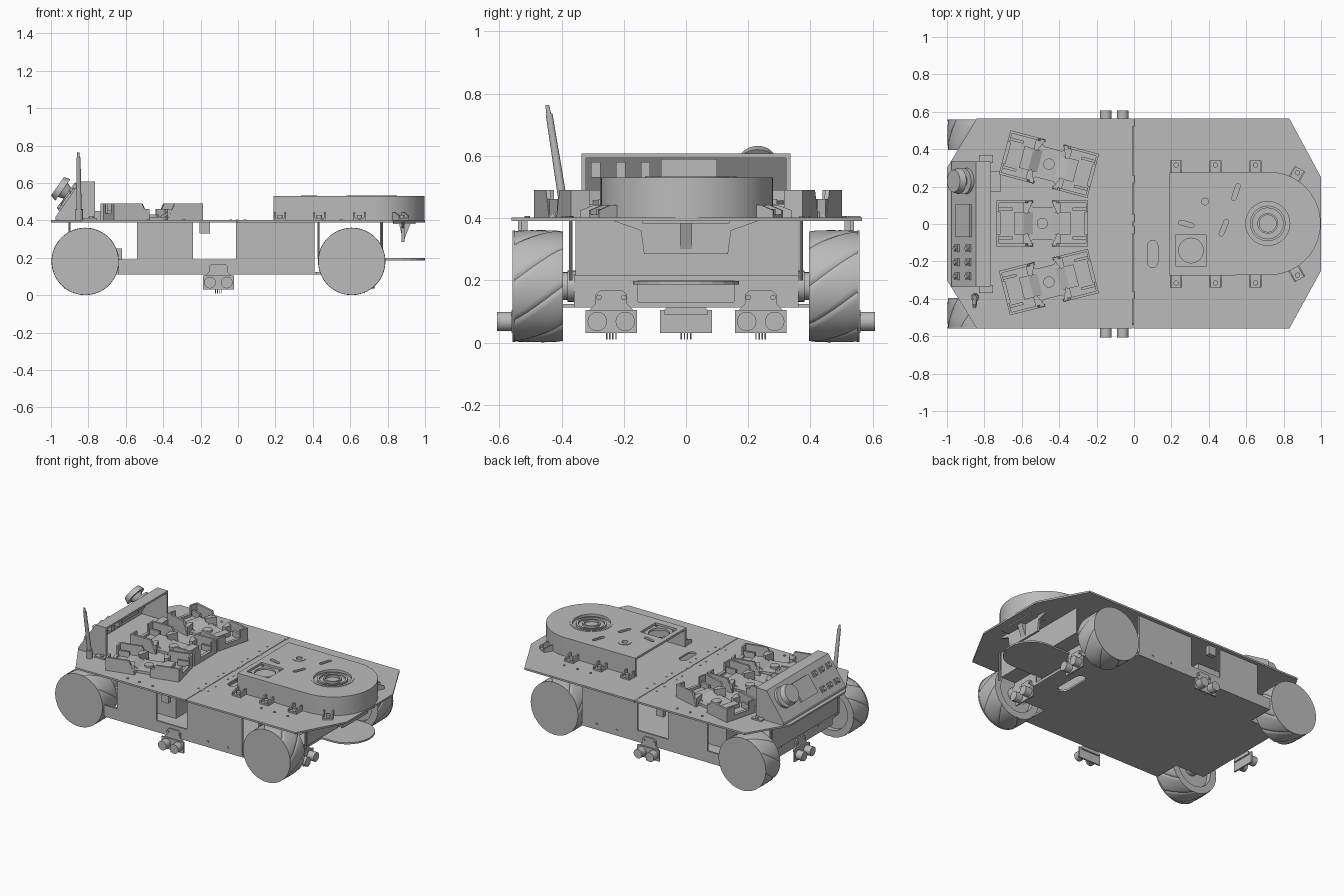
import bpy, bmesh, math
from mathutils import Matrix, Vector

cube = bpy.data.objects.get("Cube")
if cube:
    bpy.data.objects.remove(cube, do_unlink=True)

TONE = (0.5, 0.5, 0.5, 1)
grey = bpy.data.materials.new("mid grey")
grey.use_nodes = True
grey.diffuse_color = TONE
grey.node_tree.nodes["Principled BSDF"].inputs["Base Color"].default_value = TONE


def smooth(ob):
    bpy.ops.object.select_all(action='DESELECT')
    ob.select_set(True)
    bpy.context.view_layer.objects.active = ob
    bpy.ops.object.shade_smooth_by_angle(angle=math.radians(35))
    return ob


def finish(name, bm, m=None):
    bmesh.ops.recalc_face_normals(bm, faces=bm.faces)
    me = bpy.data.meshes.new(name)
    bm.to_mesh(me)
    bm.free()
    if m:
        me.transform(m)
    ob = bpy.data.objects.new(name, me)
    bpy.context.collection.objects.link(ob)
    me.materials.append(grey)
    return ob


def prism(name, pts, lo, hi, axis='z', m=None):
    """Extrude a 2D outline: (x, y) along z, (x, z) along y, or (y, z) along x."""
    put = {'z': lambda a, b, c: (a, b, c), 'y': lambda a, b, c: (a, c, b),
           'x': lambda a, b, c: (c, a, b)}[axis]
    bm = bmesh.new()
    rings = [[bm.verts.new(put(a, b, c)) for a, b in pts] for c in (lo, hi)]
    for r in rings:
        bm.faces.new(r)
    for i in range(len(pts)):
        bm.faces.new((rings[0][i - 1], rings[0][i], rings[1][i], rings[1][i - 1]))
    return finish(name, bm, m)


def box(name, x0, x1, y0, y1, z0, z1, m=None):
    return prism(name, [(x0, y0), (x1, y0), (x1, y1), (x0, y1)], z0, z1, 'z', m)


def rod(name, p, q, r, r2=None, m=None, segs=32):
    p, q = Vector(p), Vector(q)
    bm = bmesh.new()
    mat = Matrix.Translation((p + q) / 2) @ (q - p).to_track_quat('Z', 'Y').to_matrix().to_4x4()
    bmesh.ops.create_cone(bm, cap_ends=True, segments=segs, radius1=r,
                          radius2=r if r2 is None else r2, depth=(q - p).length, matrix=mat)
    return smooth(finish(name, bm, m))


def cut(ob, *tools):
    bpy.context.view_layer.objects.active = ob
    for t in tools:
        mod = ob.modifiers.new("cut", 'BOOLEAN')
        mod.operation, mod.object, mod.solver = 'DIFFERENCE', t, 'EXACT'
        bpy.ops.object.modifier_apply(modifier=mod.name)
        bpy.data.objects.remove(t, do_unlink=True)
    return smooth(ob)


def ring(name, x, y, z0, z1, r, r_in):
    return cut(rod(name, (x, y, z0), (x, y, z1), r),
               rod("bore", (x, y, z0 - .01), (x, y, z1 + .01), r_in))


def at(x, y, z=0, turn=0):
    return Matrix.Translation((x, y, z)) @ Matrix.Rotation(math.radians(turn), 4, 'Z')


def slot(length, r, z0, z1, x, y, turn):
    """Rounded slot shape used as a cutter."""
    pts = [(s * length / 2 + r * math.cos(a), r * math.sin(a))
           for s, base in ((1, -90), (-1, 90))
           for a in [math.radians(base + k * 30) for k in range(7)]]
    return prism("slot", pts, z0, z1, m=at(x, y, 0, turn))


# Deck in two hinged halves
prism("rear_deck", [(-.007, -.56), (-.007, .565), (-.84, .565), (-1, .3), (-1, -.3), (-.84, -.56)], .39, .402)
front_deck = prism("front_deck", [(-.003, -.56), (.83, -.56), (1, -.25), (1, .25), (.83, .565), (-.003, .565)], .39, .402)
cut(front_deck, slot(.09, .028, .3, .5, .1, -.16, 90))
for y in (-.38, -.03, .03, .24, .54):
    rod("hinge_pin", (-.005, y - .02, .398), (-.005, y + .02, .398), .008, segs=12)
for s in (-1, 1):
    for x in (-.48, -.39, -.29, .45, .55, .65):
        y = s * (.51 if x < 0 else .39)
        rod("deck_screw", (x, y, .40), (x, y, .406), .009, segs=10)
    for y in (.1, .16, .29, .37):
        for x in (-.04, .035):
            rod("hinge_screw", (x, s * y, .40), (x, s * y, .405), .007, segs=10)

# Chassis: floor wide between the wheels and narrow beside them
SIDE = .54
half = [(-.86, .36), (-.64, .36), (-.64, SIDE), (.42, SIDE), (.42, .36), (.66, .36)]
floor = prism("floor", half + [(x, -y) for x, y in reversed(half)], .112, .124)
cut(floor, slot(.16, .035, .05, .2, .5, 0, 90))
for s in (-1, 1):
    box("side_rail", -.64, .06, s * SIDE, s * (SIDE - .012), .115, .19)
    box("front_side_panel", -.01, .41, s * SIDE, s * (SIDE - .012), .115, .39)
    box("battery_panel", -.54, -.24, s * SIDE, s * (SIDE - .012), .19, .39)
    box("front_wheel_wall", .44, .66, s * .36, s * .35, .115, .22)
    box("rear_wheel_wall", -.86, -.64, s * .36, s * .35, .115, .22)
    box("wiring_block", -.65, -.62, s * .28, s * .34, .12, .25)
    for x in (.15, .30):
        rod("panel_screw", (x, s * SIDE, .15), (x, s * (SIDE + .006), .15), .008, segs=10)
    box("deck_bracket", -.205, -.15, s * SIDE, s * (SIDE - .03), .33, .39)
    for x in (-.9, .43, .77):
        rod("deck_post", (x, s * .37, .2), (x, s * .37, .39), .006, segs=10)
box("battery_case", -.54, -.24, -.33, .33, .124, .385)
box("inner_wall", .40, .41, -.355, .355, .115, .39)
box("rear_wall", -.86, -.85, -.36, .36, .115, .22)
box("rear_upper_wall", -.905, -.895, -.355, .355, .22, .39)
box("rear_shelf", -.905, -.85, -.355, .355, .212, .222)
front_wall = box("front_wall", .65, .66, -.355, .362, .112, .222)
cut(front_wall, box("opening", .6, .7, -.155, .155, .13, .20))
box("front_pocket", .59, .60, -.17, .17, .12, .21)
box("front_upper_wall", .76, .77, -.355, .362, .22, .39)
box("front_shelf", .65, .77, -.355, .362, .214, .222)
prism("front_hanger", [(-.135, .285), (.135, .285), (.145, .36), (.23, .39), (-.23, .39), (-.145, .36)], .875, .89, 'x')
prism("hanger_gusset", [(.88, .30), (.89, .30), (.925, .39), (.86, .39)], -.02, .02, 'y')
box("hanger_foot", .83, .95, -.14, .14, .382, .39)
tongue = [(.6, -.17), (.84, -.17)] + [(.84 + .16 * math.cos(a), .17 * math.sin(a))
          for a in [math.radians(k * 15) for k in range(-5, 6)]] + [(.84, .17), (.6, .17)]
prism("front_tongue", tongue, .187, .198)


# Wheels with slanted rollers
def wheel(x, s):
    bm = bmesh.new()
    n, rows = 96, 9
    hand = 1 if x * s > 0 else -1
    rings = []
    for k in range(rows):
        t = k / (rows - 1)
        crown = .004 * (2 * t - 1) ** 4
        ring_verts = []
        for i in range(n):
            a = 2 * math.pi * i / n + hand * .7 * t
            r = .18 - crown - (.005 if i % 12 == 0 else 0)
            ring_verts.append(bm.verts.new((x + r * math.cos(a), s * (.396 + .16 * t), .181 + r * math.sin(a))))
        rings.append(ring_verts)
    for a, b in zip(rings, rings[1:]):
        for i in range(n):
            bm.faces.new((a[i], a[i - 1], b[i - 1], b[i]))
    bm.faces.new(rings[0])
    bm.faces.new(rings[-1])
    cut(finish("wheel", bm), rod("rim_hollow", (x, s * .38, .181), (x, s * .43, .181), .13))
    rod("outer_disc", (x, s * .55, .181), (x, s * .558, .181), .179, segs=64)
    rod("hub", (x, s * .37, .181), (x, s * .44, .181), .045)
    rod("motor", (x, s * .2, .181), (x, s * .38, .181), .05)


for x in (-.817, .608):
    for s in (-1, 1):
        wheel(x, s)


# Distance sensors; local +x points outward
def sensor(m):
    box("sensor_board", -.01, 0, -.083, .083, .03, .105, m)
    prism("sensor_bracket", [(-.07, .09), (.07, .09), (.07, .105), (.05, .125), (.05, .155), (.035, .168),
                             (-.035, .168), (-.05, .155), (-.05, .125), (-.07, .105)], -.02, -.01, 'x', m)
    for s in (-1, 1):
        rod("sensor_eye", (0, s * .045, .068), (.048, s * .045, .068), .031, None, m)
        rod("bracket_screw", (-.01, s * .04, .145), (-.004, s * .04, .145), .009, None, m, 10)
    for k in range(4):
        y = -.015 + .01 * k
        rod("sensor_pin", (-.004, y, .01), (-.004, y, .035), .002, None, m, 6)


sensor(at(.682, -.24))
sensor(at(.682, .24))
sensor(at(-.882, 0, 0, 180))
for s in (-1, 1):
    sensor(at(-.105, s * .56, 0, s * 90))


# Rounded front cover, hollow with an open rear end
def cover_outline(x0, r):
    arc = [math.radians(k * 5 - 90) for k in range(37)]
    return [(x0, -r)] + [(.722 + r * math.cos(a), .003 + r * math.sin(a)) for a in arc] + [(x0, r)]


cover = prism("front_cover", cover_outline(.19, .276), .40, .53)
cut(cover, prism("inside", cover_outline(.1, .262), .35, .515),
    rod("dial_hole", (.715, .003, .5), (.715, .003, .6), .125),
    box("fan_hole", .222, .388, -.225, -.06, .5, .6),
    rod("port_hole", (.38, .12, .5), (.38, .12, .6), .018),
    slot(.06, .012, .5, .6, .28, .0, -15), slot(.07, .012, .5, .6, .48, -.02, 68),
    slot(.07, .012, .5, .6, .545, .17, 72))
ring("dial_rim", .715, .003, .515, .533, .135, .118)
ring("dial_middle", .715, .003, .505, .528, .095, .082)
ring("dial_centre", .715, .003, .505, .53, .055, .045)
rod("dial_floor", (.715, .003, .50), (.715, .003, .515), .13)
ring("port_rim", .38, .12, .528, .533, .043, .02)
fan = box("fan_plate", .215, .395, -.232, -.053, .50, .515)
cut(fan, rod("fan_bore", (.305, -.142, .4), (.305, -.142, .6), .066))
for i in (-1, 1):
    for j in (-1, 1):
        x, y = .305 + i * .065, -.142 + j * .065
        rod("fan_screw", (x, y, .51), (x, y, .522), .008, segs=10)
feet = [(x, s * .305, s * 90) for x in (.225, .435, .65) for s in (-1, 1)]
feet += [(.87, s * .265, s * 60) for s in (-1, 1)]
for x, y, turn in feet:
    m = at(x, y, .4, turn)
    box("cover_foot", -.04, .035, -.032, .032, 0, .012, m)
    for s in (-1, 1):
        prism("foot_rib", [(-.04, 0), (.035, 0), (.035, .025), (-.01, .042), (-.04, .042)], s * .032, s * .024, 'y', m)
    rod("foot_bolt", (.01, 0, .01), (.01, 0, .03), .014, None, m, 16)


# Three open cradles
def cradle(m):
    waist = [(-.245, -.12), (-.08, -.12), (-.05, -.085), (.05, -.085), (.08, -.12), (.245, -.12)]
    prism("cradle_floor", waist + [(x, -y) for x, y in reversed(waist)], 0, .018, 'z', m)
    for e in (-1, 1):
        for s in (-1, 1):
            prism("cradle_side", [(e * .05, .0), (e * .09, .09), (e * .245, .09), (e * .245, 0)],
                  s * .122, s * .108, 'y', m)
            box("cradle_end", e * .245, e * .233, s * .122, s * .06, 0, .09, m)
            box("cradle_clip", e * .16, e * .235, s * .085, s * .07, 0, .055, m)
            prism("cradle_shoulder", [(e * .05, s * .12), (e * .1, s * .12), (e * .1, s * .06), (e * .08, s * .05)],
                  0, .06, 'z', m)
        box("cradle_end_sill", e * .245, e * .225, -.06, .06, 0, .035, m)
        prism("cradle_ramp", [(e * .05, .018), (e * .15, .018), (e * .15, .045), (e * .1, .045)], -.06, .06, 'y', m)
    rod("cradle_boss", (0, 0, .018), (0, 0, .03), .03, None, m)


for x, y, turn in ((-.49, .003, 0), (-.455, .32, -15), (-.455, -.31, 14)):
    cradle(at(x, y, .401, turn))

# Control console with sloped face and open back
prism("console_face", [(-.975, .4), (-.975, .42), (-.845, .607), (-.765, .607), (-.765, .593),
                       (-.837, .593), (-.955, .42), (-.955, .4)], -.335, .335, 'y')
for s in (-1, 1):
    prism("console_side", [(-.97, .4), (-.97, .42), (-.842, .604), (-.765, .604), (-.765, .4)], s * .335, s * .322, 'y')
    box("console_tab", -.83, -.755, s * .325, s * .37, .4, .412)
    rod("console_bolt", (-.785, s * .35, .41), (-.785, s * .35, .42), .012, segs=12)
box("console_circuit", -.84, -.82, -.08, .1, .53, .59)
for y in (-.29, -.21, -.13):
    box("switch_body", -.85, -.80, y - .015, y + .015, .53, .58)
box("console_socket", -.765, -.715, .17, .28, .402, .45)
face = Matrix(((.575, 0, -.818, -.91), (0, 1, 0, 0), (.818, 0, .575, .5135), (0, 0, 0, 1)))
box("screen", -.06, .07, -.07, .105, 0, .012, face)
rod("stop_button_collar", (.025, .23, 0), (.025, .23, .02), .07, None, face)
rod("stop_button_stem", (.025, .23, .02), (.025, .23, .05), .035, .045, face)
rod("stop_button_cap", (.025, .23, .05), (.025, .23, .085), .07, .06, face)
for y in (-.13, -.205, -.28):
    for u in (-.06, .05):
        box("key_base", u - .018, u + .018, y - .02, y + .02, 0, .01, face)
        rod("key_cap", (u, y, .01), (u, y, .022), .012, None, face, 16)

# Antenna
rod("antenna_base", (-.85, -.39, .40), (-.85, -.397, .46), .02)
rod("antenna", (-.85, -.395, .45), (-.853, -.44, .735), .014, .011)
rod("antenna_tip", (-.853, -.44, .73), (-.854, -.446, .763), .008, .006)
